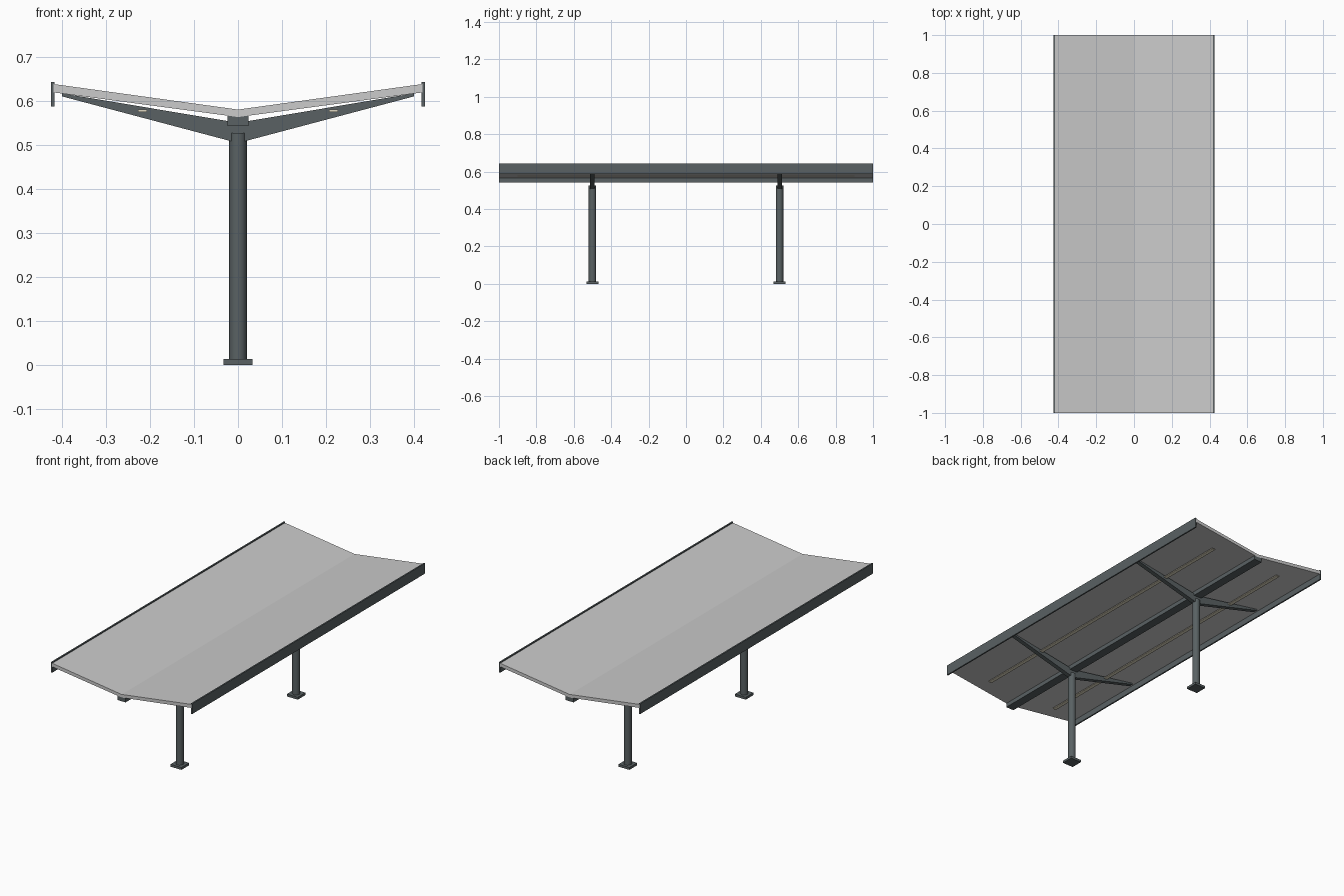
import bpy, bmesh, math

if "Cube" in bpy.data.objects:
    bpy.data.objects.remove(bpy.data.objects["Cube"])


def material(name, color):
    m = bpy.data.materials.new(name)
    m.diffuse_color = color
    m.use_nodes = True
    m.node_tree.nodes["Principled BSDF"].inputs["Base Color"].default_value = m.diffuse_color
    return m


STEEL = material("dark_steel", (0.10, 0.12, 0.125, 1))
LAMP = material("warm_lamp", (0.75, 0.70, 0.55, 1))


def add_object(name, bm, mat):
    bmesh.ops.recalc_face_normals(bm, faces=bm.faces)
    me = bpy.data.meshes.new(name)
    bm.to_mesh(me)
    bm.free()
    ob = bpy.data.objects.new(name, me)
    bpy.context.collection.objects.link(ob)
    if mat:
        me.materials.append(mat)
    return ob


def extrude_profile(name, points, y0, y1, mat=None):
    """Closed x-z profile pulled along y."""
    bm = bmesh.new()
    face = bm.faces.new([bm.verts.new((x, y0, z)) for x, z in points])
    new = bmesh.ops.extrude_face_region(bm, geom=[face])["geom"]
    verts = [v for v in new if isinstance(v, bmesh.types.BMVert)]
    bmesh.ops.translate(bm, verts=verts, vec=(0, y1 - y0, 0))
    return add_object(name, bm, mat)


def box(name, x0, x1, y0, y1, z0, z1, mat):
    return extrude_profile(name, [(x0, z0), (x1, z0), (x1, z1), (x0, z1)], y0, y1, mat)


# V-shaped roof slab
extrude_profile("roof", [(-0.419, 0.638), (-0.419, 0.619), (0, 0.563),
                         (0.419, 0.619), (0.419, 0.638), (0, 0.580)], -1, 1)

# Central beam under the valley
box("spine_beam", -0.024, 0.024, -1, 1, 0.543, 0.5655, STEEL)

# Edge boards and light strips on both sides
for s, side in ((-1, "left"), (1, "right")):
    box(side + "_fascia", s * 0.417, s * 0.425, -1, 1, 0.587, 0.643, STEEL)
    box(side + "_light_strip", s * 0.207, s * 0.227, -0.9, 0.9, 0.575, 0.580, LAMP)

# Posts with base plates and tapered arms
for y, end in ((-0.5, "front"), (0.5, "back")):
    box(end + "_base_plate", -0.033, 0.033, y - 0.033, y + 0.033, 0, 0.013, STEEL)
    bpy.ops.mesh.primitive_cylinder_add(vertices=12, radius=0.02, depth=0.515,
                                        location=(0, y, 0.2695))
    post = bpy.context.object
    post.name = end + "_post"
    post.data.materials.append(STEEL)
    bpy.ops.object.shade_smooth_by_angle(angle=math.radians(35))
    for s, side in ((-1, "left"), (1, "right")):
        extrude_profile(f"{end}_{side}_arm",
                        [(0, 0.504), (s * 0.4, 0.610), (s * 0.4, 0.617), (0, 0.550)],
                        y - 0.012, y + 0.012, STEEL)
